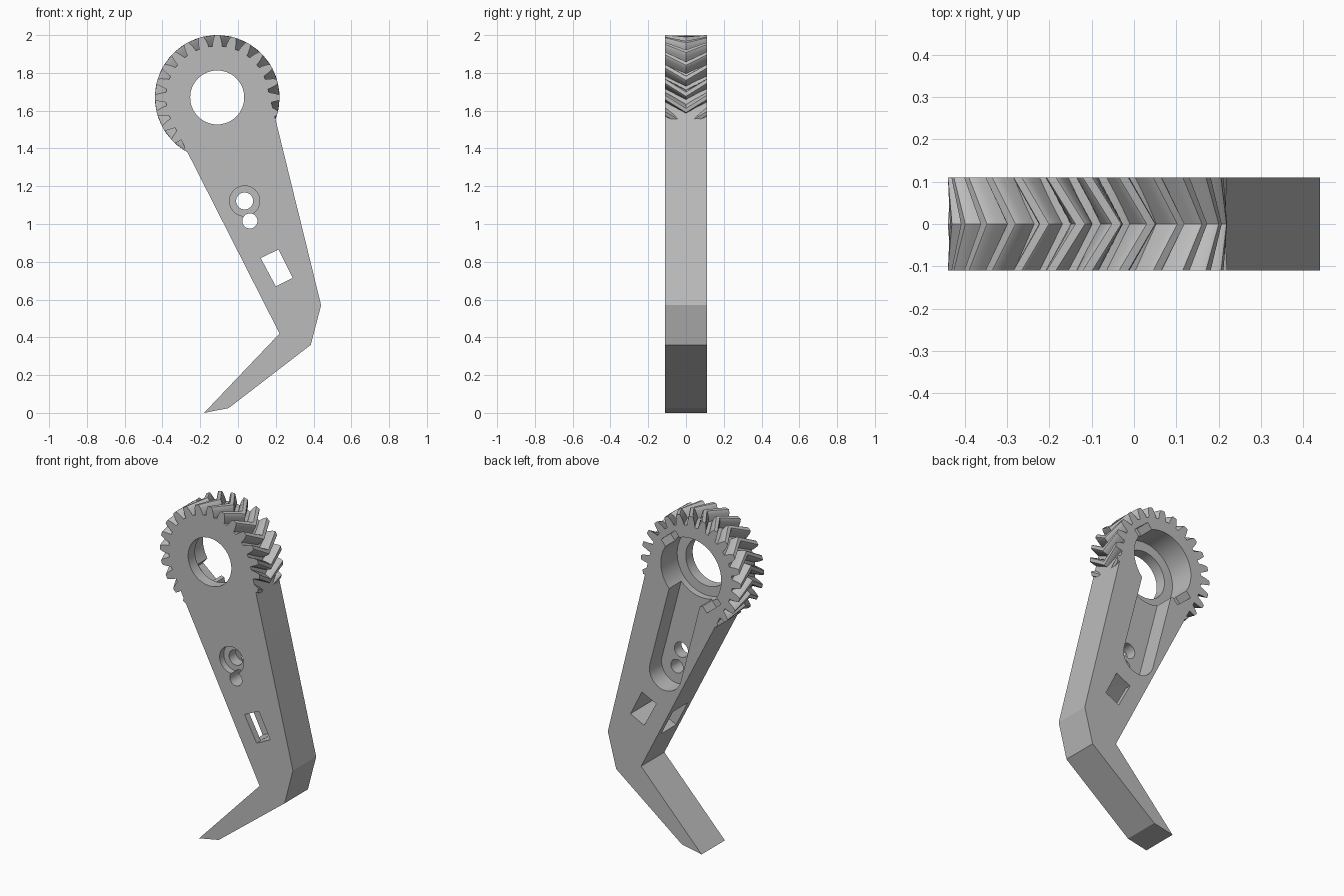
import bpy, bmesh
from math import sin, cos, pi, radians, atan2, hypot

if "Cube" in bpy.data.objects:
    bpy.data.objects.remove(bpy.data.objects["Cube"])

HALF = 0.11                # half thickness of the arm
HUB_X, HUB_Z = -0.11, 1.67  # gear centre
ROOT, TIP, TEETH = 0.272, 0.33, 24
TWIST = 0.21               # chevron sweep in radians

grey = bpy.data.materials.new("grey_plastic")
grey.use_nodes = True
grey.diffuse_color = (0.5, 0.5, 0.5, 1)
grey.node_tree.nodes["Principled BSDF"].inputs["Base Color"].default_value = (0.5, 0.5, 0.5, 1)


def finish(name, bm):
    bmesh.ops.recalc_face_normals(bm, faces=bm.faces)
    mesh = bpy.data.meshes.new(name)
    bm.to_mesh(mesh)
    bm.free()
    mesh.materials.append(grey)
    obj = bpy.data.objects.new(name, mesh)
    bpy.context.collection.objects.link(obj)
    return obj


def prism(name, outline, y0, y1):
    """Extrude an (x, z) outline along y."""
    bm = bmesh.new()
    face = bm.faces.new([bm.verts.new((x, y0, z)) for x, z in outline])
    new = bmesh.ops.extrude_face_region(bm, geom=[face])["geom"]
    bmesh.ops.translate(bm, vec=(0, y1 - y0, 0),
                        verts=[v for v in new if isinstance(v, bmesh.types.BMVert)])
    return finish(name, bm)


def arc(x, z, r, start=0.0, end=2 * pi, n=64):
    closed = abs(end - start - 2 * pi) < 1e-6
    steps = n if closed else n + 1
    return [(x + r * cos(start + (end - start) * i / n),
             z + r * sin(start + (end - start) * i / n)) for i in range(steps)]


def capsule(a, b, r):
    t = atan2(b[1] - a[1], b[0] - a[0])
    return (arc(*b, r, t - pi / 2, t + pi / 2, 24)
            + arc(*a, r, t + pi / 2, t + 3 * pi / 2, 24))


def bar(x, z, half_len, half_wid, angle):
    c, s = cos(angle), sin(angle)
    return [(x + u * c - v * s, z + u * s + v * c)
            for u, v in ((-half_len, -half_wid), (half_len, -half_wid),
                         (half_len, half_wid), (-half_len, half_wid))]


# Arm: bent leg blending tangentially into the round hub
leg = [(0.22, 0.42), (-0.18, 0.0), (-0.05, 0.025), (0.385, 0.36), (0.44, 0.57)]
arm = prism("arm", leg + arc(HUB_X, HUB_Z, ROOT, radians(13.8), radians(207), 80),
            -HALF, HALF)

# Cutters: bore, rear pocket, screw holes and window
out = HALF + 0.05
window = [(0.12, 0.82), (0.215, 0.865), (0.29, 0.715), (0.2, 0.67)]
side_slot = [(0.16, 0.841), (0.24, 0.691), (0.06, 0.6), (-0.02, 0.75)]
cutters = [
    prism("bore_cutter", arc(HUB_X, HUB_Z, 0.143), -out, out),
    prism("hub_pocket_cutter", arc(HUB_X, HUB_Z, 0.2), -0.045, out),
    prism("slot_cutter", capsule((HUB_X, HUB_Z), (0.06, 1.02), 0.105), -0.005, out),
    prism("notch_cutter", bar(HUB_X, HUB_Z, 0.235, 0.06, radians(50)), 0.02, out),
    prism("upper_hole_cutter", arc(0.035, 1.122, 0.045, n=32), -out, out),
    prism("counterbore_cutter", arc(0.035, 1.122, 0.08, n=40), -out, -0.07),
    prism("lower_hole_cutter", arc(0.063, 1.016, 0.04, n=32), -out, out),
    prism("window_cutter", window, -out, out),
    prism("side_slot_cutter", side_slot, -0.07, 0.07),
]
for cutter in cutters:
    cutter.hide_render = True
    mod = arm.modifiers.new(cutter.name, "BOOLEAN")
    mod.operation = "DIFFERENCE"
    mod.solver = "EXACT"
    mod.object = cutter

# Bake the cuts and drop the cutters
graph = bpy.context.evaluated_depsgraph_get()
baked = bpy.data.meshes.new_from_object(arm.evaluated_get(graph))
arm.modifiers.clear()
arm.data = baked
for cutter in cutters:
    bpy.data.objects.remove(cutter)

# Gear teeth: chevron-swept, left out where the leg covers the hub
flank = [(0.262, 0.1), (0.285, 0.088), (0.308, 0.066), (TIP - 0.004, 0.046), (TIP, 0.034)]
profile = [(r, -w) for r, w in flank] + [(r, w) for r, w in reversed(flank)]
bm = bmesh.new()
for i in range(TEETH):
    angle = pi / 2 + i * 2 * pi / TEETH
    if 248 < (angle * 180 / pi) % 360 < 344:
        continue
    rings = []
    for y in (-HALF, 0, HALF):
        turn = angle - TWIST * (1 - abs(y) / HALF)
        rings.append([bm.verts.new((HUB_X + r * cos(turn + w), y, HUB_Z + r * sin(turn + w)))
                      for r, w in profile])
    n = len(profile)
    for a, b in zip(rings, rings[1:]):
        for k in range(n):
            bm.faces.new((a[k], a[(k + 1) % n], b[(k + 1) % n], b[k]))
    bm.faces.new(rings[0])
    bm.faces.new(rings[-1])
teeth = finish("gear_teeth", bm)

# Smooth the round walls, keep the edges crisp
for obj in (arm, teeth):
    bpy.ops.object.select_all(action="DESELECT")
    obj.select_set(True)
    bpy.context.view_layer.objects.active = obj
    bpy.ops.object.shade_smooth_by_angle(angle=radians(25))
